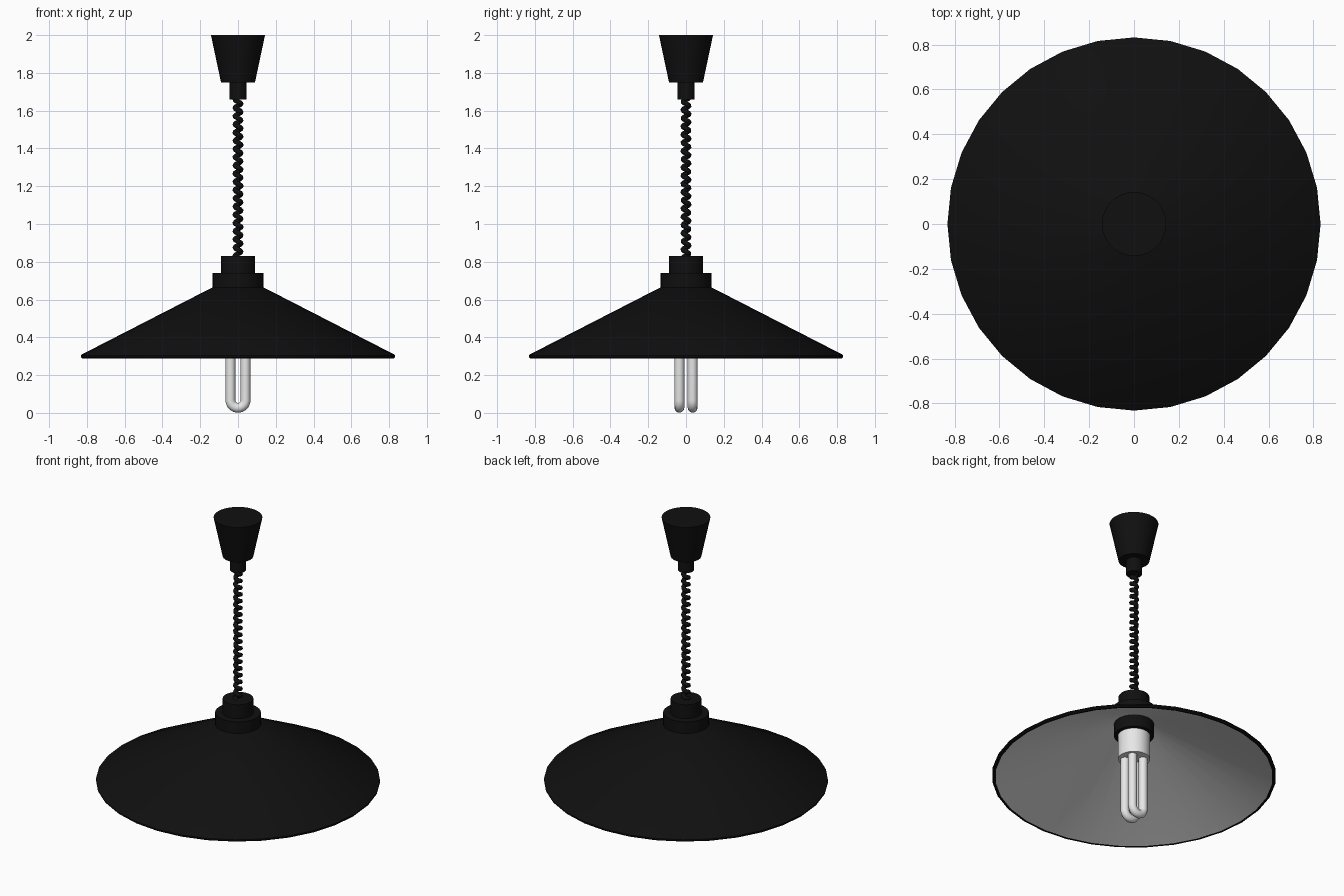
import bpy, bmesh, math
from math import cos, sin, pi

cube = bpy.data.objects.get("Cube")
if cube:
    bpy.data.objects.remove(cube, do_unlink=True)


def material(name, value):
    m = bpy.data.materials.new(name)
    m.use_nodes = True
    colour = (value, value, value, 1)
    m.diffuse_color = colour
    m.node_tree.nodes["Principled BSDF"].inputs["Base Color"].default_value = colour
    return m


black = material("black", 0.005)
white = material("white", 0.8)


def lathe(name, profile, mats, rule=None, sides=32):
    """Revolve (radius, z) points around z; radius 0 becomes a pole."""
    bm = bmesh.new()
    rings = []
    for r, z in profile:
        if r == 0:
            rings.append([bm.verts.new((0, 0, z))] * sides)
        else:
            rings.append([bm.verts.new((r * cos(2 * pi * i / sides), r * sin(2 * pi * i / sides), z))
                          for i in range(sides)])
    for a, b in zip(rings, rings[1:]):
        for i in range(sides):
            j = (i + 1) % sides
            bm.faces.new(list(dict.fromkeys((a[i], b[i], b[j], a[j]))))
    bmesh.ops.recalc_face_normals(bm, faces=bm.faces[:])
    bm.normal_update()
    if rule:
        for f in bm.faces:
            f.material_index = int(rule(f))
    me = bpy.data.meshes.new(name)
    bm.to_mesh(me)
    bm.free()
    for m in mats:
        me.materials.append(m)
    ob = bpy.data.objects.new(name, me)
    bpy.context.collection.objects.link(ob)
    bpy.ops.object.select_all(action='DESELECT')
    ob.select_set(True)
    bpy.context.view_layer.objects.active = ob
    bpy.ops.object.shade_smooth_by_angle(angle=math.radians(30))
    return ob


def tube(name, points, radius, mat, resolution):
    cu = bpy.data.curves.new(name, 'CURVE')
    cu.dimensions = '3D'
    cu.bevel_depth = radius
    cu.bevel_resolution = resolution
    cu.use_fill_caps = True
    sp = cu.splines.new('POLY')
    sp.points.add(len(points) - 1)
    for p, co in zip(sp.points, points):
        p.co = (*co, 1)
    sp.use_smooth = True
    cu.materials.append(mat)
    ob = bpy.data.objects.new(name, cu)
    bpy.context.collection.objects.link(ob)
    return ob


# Ceiling cup with its narrow cord grip
lathe("ceiling_cup", [(0, 2), (0.143, 2), (0.09, 1.75), (0.046, 1.75), (0.046, 1.66), (0, 1.66)], [black])

# Coiled cord
turns, steps = 20, 14
low, high = 0.81, 1.68
count = turns * steps
tube("coiled_cord",
     [(0.0155 * cos(-2 * pi * i / steps), 0.0155 * sin(-2 * pi * i / steps), low + (high - low) * i / count)
      for i in range(count + 1)], 0.0135, black, 2)

# Stepped collar on top of the shade
lathe("shade_collar", [(0, 0.83), (0.09, 0.83), (0.09, 0.74), (0.134, 0.74), (0.134, 0.655), (0, 0.655)], [black])

# Conical shade with a rounded lip, white on the inside
lathe("shade", [(0, 0.665), (0.134, 0.665), (0.824, 0.311), (0.832, 0.304), (0.832, 0.296),
                (0.825, 0.289), (0.812, 0.291), (0.115, 0.645), (0, 0.645)],
      [black, white], lambda f: f.normal.z < -0.3 and f.calc_center_median().z > 0.295)

# Lamp holder and bulb base inside the shade
lathe("lamp_holder", [(0, 0.66), (0.117, 0.66), (0.117, 0.567), (0, 0.567)], [black])
lathe("bulb_base", [(0, 0.575), (0.094, 0.575), (0.094, 0.41), (0, 0.41)], [white])

# Two U-shaped bulb tubes
for side, y in (("front", -0.035), ("back", 0.035)):
    bend = [(-0.04 * cos(pi * i / 16), y, 0.067 - 0.04 * sin(pi * i / 16)) for i in range(17)]
    tube(side + "_bulb_tube", [(-0.04, y, 0.42)] + bend + [(0.04, y, 0.42)], 0.026, white, 4)
